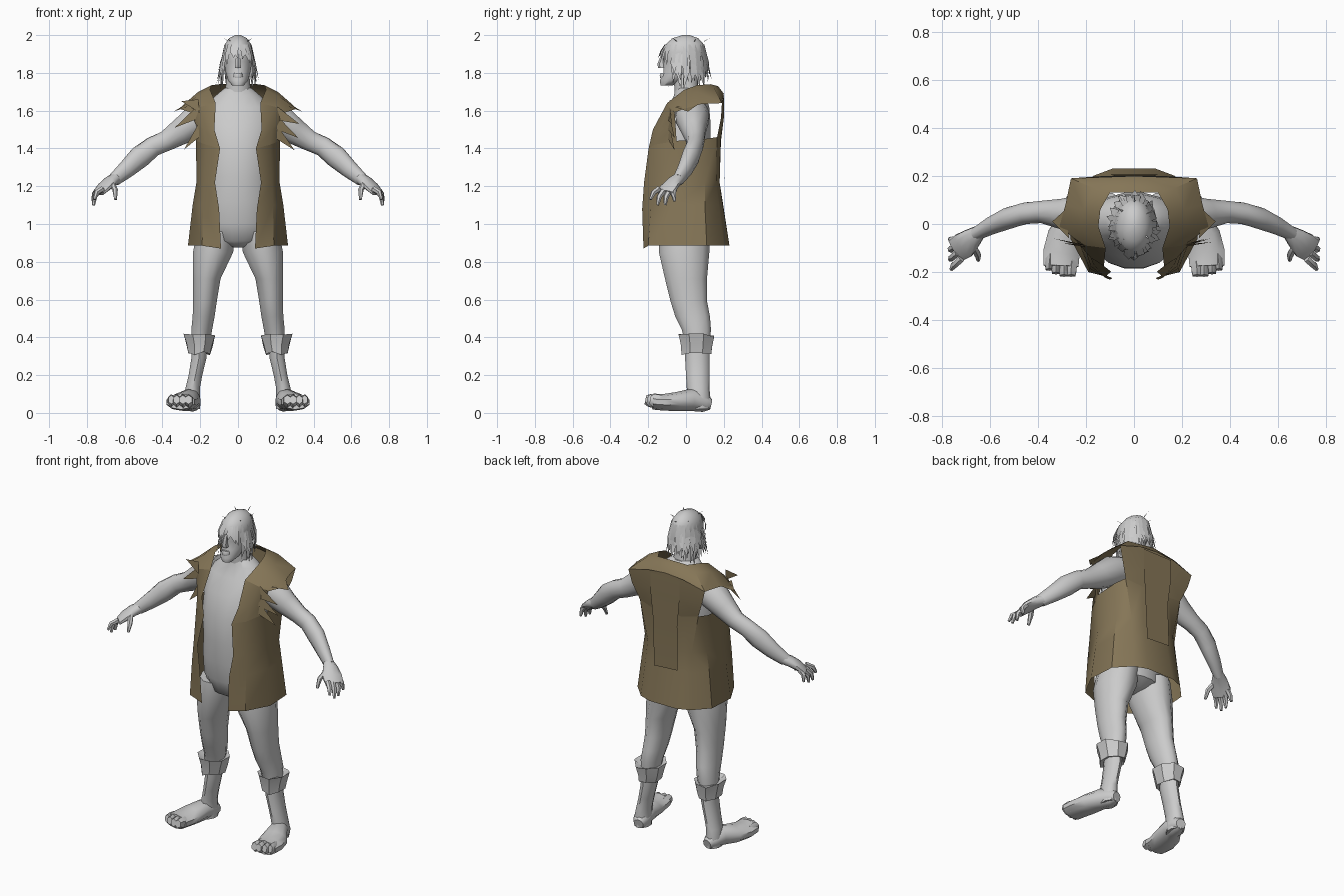
import bpy, math, random
from mathutils import Vector
random.seed(4)

def mat(name, c):
    m = bpy.data.materials.new(name)
    m.diffuse_color = (*c, 1)
    return m

GREY = mat("pale grey", (0.6, 0.6, 0.6))
BROWN = mat("drab brown", (0.235, 0.18, 0.095))

def make(name, verts, faces, m, mirror=False, angle=40):
    me = bpy.data.meshes.new(name)
    me.from_pydata([tuple(v) for v in verts], [], faces)
    me.materials.append(m)
    me.shade_smooth()
    me.set_sharp_from_angle(angle=math.radians(angle))
    ob = bpy.data.objects.new(name, me)
    bpy.context.collection.objects.link(ob)
    if mirror:
        mod = ob.modifiers.new("mirror", 'MIRROR')
        mod.use_clip = True
        mod.merge_threshold = 0.0005
    return ob

def tube(name, rings, n=12, m=GREY, mirror=False, upright=True, angle=50):
    """Loft elliptical rings (x, y, z, rx, ry); upright rings stay level, others follow the path."""
    P = [Vector(r[:3]) for r in rings]
    verts, faces = [], []
    for i, r in enumerate(rings):
        if upright:
            a, b = Vector((1, 0, 0)), Vector((0, 1, 0))
        else:
            t = (P[min(i + 1, len(P) - 1)] - P[max(i - 1, 0)]).normalized()
            a = t.cross(Vector((0, 0, 1))).normalized()
            b = a.cross(t)
        for k in range(n):
            w = math.tau * (k + .5) / n
            verts.append(P[i] + a * r[3] * math.cos(w) + b * r[4] * math.sin(w))
    for i in range(len(rings) - 1):
        for k in range(n):
            q = (k + 1) % n
            faces.append((i*n + k, i*n + q, i*n + n + q, i*n + n + k))
    flip = upright and rings[0][2] > rings[-1][2] or not upright
    faces += [tuple(range(n))[::-1], tuple(range(len(verts) - n, len(verts)))]
    if flip:
        faces = [f[::-1] for f in faces]
    return make(name, verts, faces, m, mirror, angle)

def sheet(name, rows, mirror=True, m=BROWN):
    c = len(rows[0])
    faces = [(i*c + j, i*c + j + 1, i*c + c + j + 1, i*c + c + j)
             for i in range(len(rows) - 1) for j in range(c - 1)]
    return make(name, [p for r in rows for p in r], faces, m, mirror)

# Torso and neck
tube("torso", [(0, -.01, .875, .03, .07), (0, -.01, .91, .16, .13), (0, -.02, 1.0, .195, .145),
               (0, -.03, 1.12, .19, .155), (0, -.032, 1.25, .185, .157), (0, -.028, 1.4, .195, .158),
               (0, -.005, 1.53, .205, .138), (0, .015, 1.62, .19, .11), (0, .02, 1.68, .12, .085),
               (0, .01, 1.72, .072, .068)], 16)
tube("neck", [(0, .015, 1.66, .08, .075), (0, 0, 1.74, .066, .065), (0, 0, 1.84, .06, .07)])

# Head, nose, brow
tube("head", [(0, -.105, 1.732, .03, .03), (0, -.075, 1.76, .054, .065), (0, -.035, 1.805, .067, .085),
              (0, -.015, 1.86, .077, .108), (0, -.01, 1.91, .08, .116), (0, -.007, 1.95, .072, .104),
              (0, -.003, 1.983, .048, .07), (0, 0, 2.0, .015, .02)], 16)
tube("nose", [(0, -.125, 1.825, .02, .022), (0, -.13, 1.845, .016, .022), (0, -.115, 1.9, .012, .015)], 6)
tube("lips", [(0, -.11, 1.772, .025, .028), (0, -.112, 1.785, .028, .03), (0, -.11, 1.8, .022, .025)], 8)

# Hair: wild hanging pointed locks around sides and back, short over the brow
V, F = [], []
for layer in range(3):
    for k in range(22):
        w = math.tau * (k + random.random() * .7) / 22
        s = Vector((math.cos(w), math.sin(w), 0))
        front = -s.y
        if front > .6 and layer:
            continue
        d = Vector((-s.y, s.x, 0)) * random.uniform(.012, .018)
        up = lambda h: Vector((0, 0, h))
        e = lambda r: Vector((s.x * (.08 + r), s.y * (.114 + r) - .008, 0))
        top = 1.95 - .025 * layer
        tip = 1.85 if front > .6 else 1.755 + .03 * (layer % 2) - .025 * abs(s.x)
        tip += random.uniform(-.02, .03)
        bend, sway = top * .5 + tip * .5, Vector((-s.y, s.x, 0)) * random.uniform(-.02, .02)
        out = random.uniform(.012, .03) if front > .6 else random.uniform(0, .04)
        b = len(V)
        V += [e(-.01) + d + up(top), e(-.01) - d + up(top), e(.014) - d + up(bend),
              e(.014) + d + up(bend), e(out) + sway + up(tip)]
        F += [(b, b+1, b+2, b+3), (b+3, b+2, b+4)]
for x, y in ((.045, -.05), (-.04, -.06), (.05, .04), (-.05, .05), (0, .09)):   # stray strands
    b = len(V)
    V += [(x, y, 1.965), (x + .006, y + .006, 1.965), (x * 1.5, y * 1.4, 1.985)]
    F.append((b, b+1, b+2))
make("hair", V, F, GREY)

# Arms and hands
tube("arm", [(.13, .03, 1.59, .09, .085), (.21, .035, 1.555, .09, .088), (.3, .042, 1.49, .064, .072),
             (.38, .05, 1.44, .048, .056), (.45, .045, 1.41, .046, .054), (.52, .025, 1.355, .046, .06),
             (.59, -.005, 1.29, .038, .048), (.655, -.04, 1.235, .028, .036)],
     12, mirror=True, upright=False)
tube("palm", [(.64, -.03, 1.245, .028, .034), (.675, -.06, 1.225, .045, .03), (.71, -.09, 1.195, .058, .024),
              (.738, -.11, 1.165, .052, .017)], 10, mirror=True, upright=False)
FINGERS = [((.718, -.145, 1.185), (.76, -.188, 1.13)), ((.733, -.12, 1.175), (.765, -.15, 1.1)),
           ((.74, -.09, 1.17), (.765, -.11, 1.1)), ((.735, -.063, 1.185), (.765, -.06, 1.12)),
           ((.668, -.095, 1.215), (.648, -.15, 1.13))]
for i, (a, b) in enumerate(FINGERS):
    a, b = Vector(a), Vector(b)
    mid = (a + b) / 2 + Vector((.01 if i < 4 else -.008, -.006, .008))
    tube("thumb" if i == 4 else "finger", [(*a, .016, .016), (*mid, .015, .014), (*b, .008, .008)],
         6, mirror=True, upright=False)

# Legs, rolled cuffs, calves
tube("trouser_leg", [(.2, .06, .36, .05, .065), (.192, .055, .44, .057, .08), (.182, .035, .51, .06, .095),
                     (.175, .015, .59, .065, .1), (.165, 0, .71, .075, .115), (.132, -.01, .85, .11, .138),
                     (.115, -.005, .96, .105, .138)], 12, mirror=True)
cuff = [(.204, .055, .325, .04, .05), (.206, .055, .315, .062, .085), (.203, .055, .36, .074, .09),
        (.205, .055, .41, .09, .102), (.2, .055, .395, .05, .07)]
ob = tube("trouser_cuff", cuff, 8, mirror=True, angle=30)
for i, v in enumerate(ob.data.vertices):       # uneven roll
    v.co.z += random.uniform(-.012, .01) if i >= 8 else 0
tube("calf", [(.243, .07, .02, .045, .06), (.245, .07, .07, .047, .06), (.24, .064, .13, .04, .06),
              (.225, .062, .2, .038, .062), (.207, .06, .29, .042, .065), (.203, .06, .38, .042, .065)], 10, mirror=True)

# Feet: wide block of upturned toes, turned outward
tube("foot", [(.235, .13, .045, .03, .03), (.24, .1, .052, .045, .048), (.255, .03, .07, .056, .06),
              (.285, -.05, .06, .078, .05), (.302, -.12, .056, .08, .044), (.304, -.175, .06, .077, .042)],
     10, mirror=True, upright=False)
for i, (x, y) in enumerate(((.262, -.215), (.292, -.215), (.325, -.205), (.353, -.19))):
    r = .026 - .002 * i
    tube("toe", [(x - .004, y + .06, .058, r, .036), (x, y + .02, .066, r, .034), (x, y, .07, r * .8, .024)],
         6, mirror=True, upright=False)

# Vest: lower body, front and back panels, shoulder caps
hem = [(.09, -.225, .87), (.19, -.2, .885), (.265, -.06, .885), (.255, .11, .885), (.17, .2, .885), (.09, .23, .885), (0, .23, .885)]
low = [(.1, -.232, 1.08), (.185, -.185, 1.1), (.24, -.05, 1.1), (.23, .1, 1.1), (.155, .175, 1.1), (.08, .195, 1.1), (0, .197, 1.1)]
mid = [(.122, -.222, 1.22), (.18, -.175, 1.22), (.22, -.05, 1.22), (.212, .1, 1.22), (.15, .16, 1.22), (.08, .178, 1.22), (0, .178, 1.22)]
chest = [(.095, -.198, 1.4), (.17, -.165, 1.42), (.222, -.05, 1.44), (.222, .1, 1.45), (.2, .165, 1.46), (.1, .183, 1.44), (0, .185, 1.44)]
sheet("vest_body", [hem, low, mid, chest])
sheet("vest_front", [chest[:3], [(.125, -.175, 1.5), (.18, -.14, 1.5), (.22, -.055, 1.52)],
                     [(.118, -.1, 1.64), (.2, -.09, 1.62), (.25, -.06, 1.59)]])
sheet("vest_back", [chest[4:], [(.24, .185, 1.56), (.1, .2, 1.56), (0, .2, 1.56)],
                    [(.262, .19, 1.64), (.12, .2, 1.68), (0, .2, 1.69)]])
sheet("vest_shoulder", [
    [(.118, -.1, 1.64), (.148, -.01, 1.71), (.14, .06, 1.735), (.1, .13, 1.74), (0, .13, 1.74)],
    [(.2, -.09, 1.62), (.225, -.02, 1.67), (.21, .06, 1.7), (.17, .15, 1.72), (0, .17, 1.73)],
    [(.25, -.06, 1.59), (.31, -.01, 1.61), (.285, .08, 1.635), (.262, .19, 1.64), (0, .2, 1.69)]])
sheet("back_patch", [[(-.1, .206, 1.67), (.1, .206, 1.67)], [(-.1, .206, 1.56), (.1, .206, 1.56)],
                     [(-.08, .2, 1.38), (.085, .2, 1.38)], [(-.085, .205, 1.11), (.075, .205, 1.1)]], mirror=False)

# Torn sleeve points: tip (x, y, z), base height, side
V, F = [], []
for side, tips in ((1, [(.325, -.075, 1.53, 1.59), (.32, -.06, 1.455, 1.54), (.3, -.06, 1.39, 1.49)]),
                   (-1, [(.3, -.08, 1.65, 1.63), (.335, -.06, 1.51, 1.6), (.285, -.07, 1.395, 1.5)])):
    for x, y, z, h in tips:
        b = len(V)
        V += [(side * .21, -.085, h + .03), (side * .205, -.095, h - .04), (side * x, y, z)]
        F.append((b, b+1, b+2))
    b = len(V)                                  # point on the shoulder edge
    V += [(side * .27, -.06, 1.62), (side * .285, .06, 1.63), (side * .34, .01, 1.595)]
    F.append((b, b+1, b+2))
make("torn_sleeve_points", V, F, BROWN)
